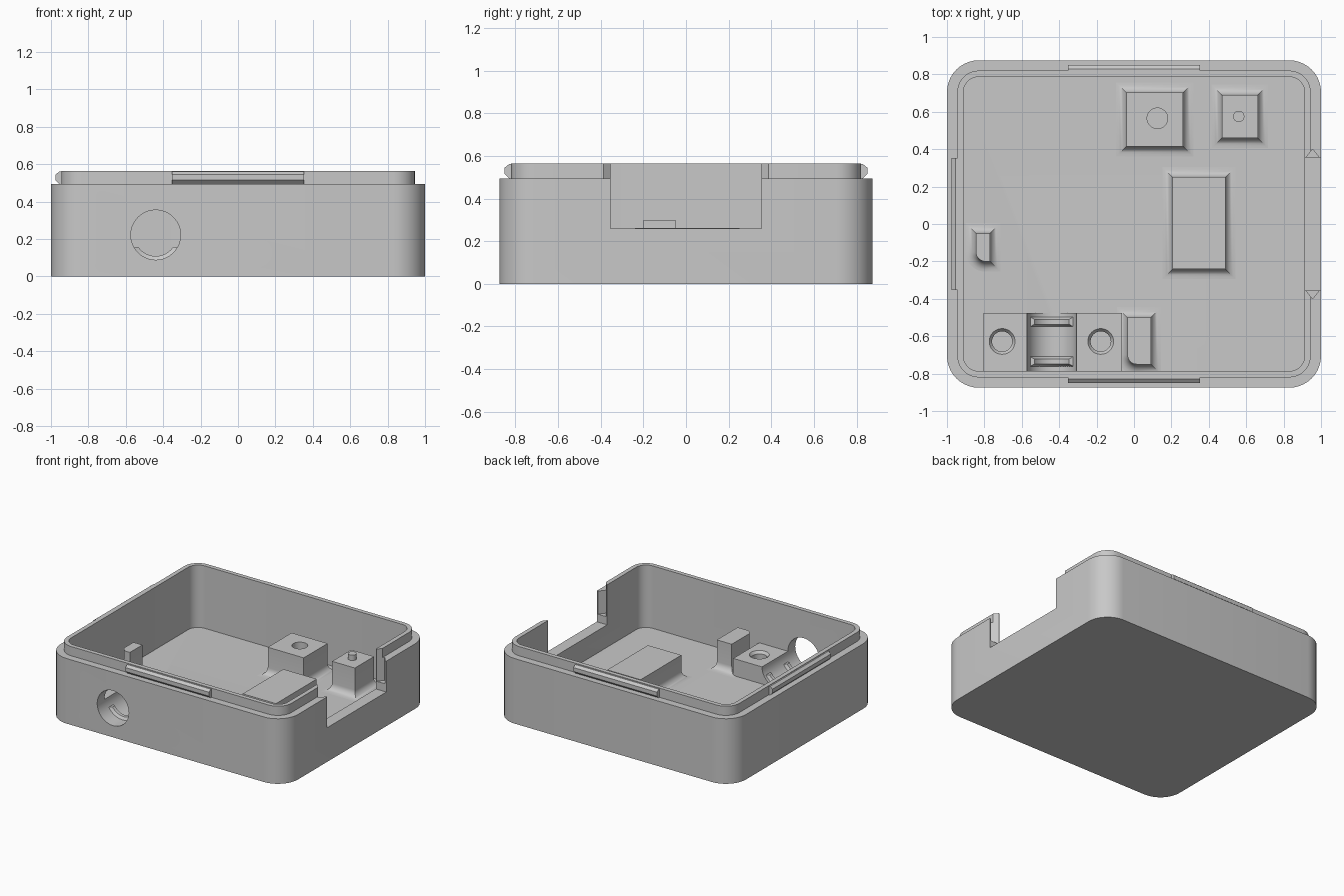
import bpy, bmesh, math
from math import sin, cos, pi, radians

if "Cube" in bpy.data.objects:
    bpy.data.objects.remove(bpy.data.objects["Cube"], do_unlink=True)

grey = bpy.data.materials.new("plain_grey")
grey.use_nodes = True
COLOUR = (0.58, 0.58, 0.58, 1)
grey.diffuse_color = COLOUR
grey.node_tree.nodes["Principled BSDF"].inputs["Base Color"].default_value = COLOUR


def outline(x, y, hx, hy, radii=(0, 0, 0, 0), steps=10):
    """Rectangle with its own radius at each corner, counter-clockwise from +x +y."""
    pts = []
    for i, r in enumerate(radii):
        sx, sy = (1, -1, -1, 1)[i], (1, 1, -1, -1)[i]
        n = steps if r > 0 else 0
        for k in range(n + 1):
            a = pi / 2 * (i + (k / n if n else 0))
            pts.append((x + sx * (hx - r) + r * cos(a), y + sy * (hy - r) + r * sin(a)))
    return pts


def circle(x, y, r, n=32):
    return [(x + r * cos(2 * pi * k / n), y + r * sin(2 * pi * k / n)) for k in range(n)]


def loft(name, rings):
    """Closed solid through rings of 3D points, capped at both ends."""
    bm = bmesh.new()
    loops = [[bm.verts.new(p) for p in ring] for ring in rings]
    n = len(loops[0])
    for a, b in zip(loops, loops[1:]):
        for i in range(n):
            j = (i + 1) % n
            bm.faces.new((a[i], a[j], b[j], b[i]))
    bm.faces.new(loops[0][::-1])
    bm.faces.new(loops[-1])
    bmesh.ops.recalc_face_normals(bm, faces=bm.faces[:])
    mesh = bpy.data.meshes.new(name)
    bm.to_mesh(mesh)
    bm.free()
    mesh.materials.append(grey)
    obj = bpy.data.objects.new(name, mesh)
    bpy.context.collection.objects.link(obj)
    return obj


def stack(name, layers):
    """Loft of flat outlines, each given with its height."""
    return loft(name, [[(x, y, z) for x, y in pts] for pts, z in layers])


def box(name, x0, x1, y0, y1, z0, z1):
    pts = outline((x0 + x1) / 2, (y0 + y1) / 2, (x1 - x0) / 2, (y1 - y0) / 2)
    return stack(name, [(pts, z0), (pts, z1)])


def select_only(obj):
    bpy.ops.object.select_all(action='DESELECT')
    obj.select_set(True)
    bpy.context.view_layer.objects.active = obj


def cut(obj, cutters):
    for cutter in cutters:
        mod = obj.modifiers.new("cut", 'BOOLEAN')
        mod.operation, mod.solver, mod.object = 'DIFFERENCE', 'EXACT', cutter
        select_only(obj)
        bpy.ops.object.modifier_apply(modifier=mod.name)


def discard(cutters):
    for cutter in cutters:
        bpy.data.objects.remove(cutter, do_unlink=True)


FLOOR, RIM, TOP = 0.09, 0.495, 0.565
parts = []

# Tray shell: outer wall, stepped lip and cavity in one loft
outer = outline(0, 0, 1, 0.875, [0.17] * 4)
lip = outline(0, 0, 0.945, 0.82, [0.115] * 4)
inner = outline(0, 0, 0.912, 0.787, [0.082] * 4)
shell = stack("tray_shell", [(outer, 0), (outer, RIM), (lip, RIM), (lip, TOP),
                             (inner, TOP), (inner, FLOOR)])
parts.append(shell)

# Side opening with a V groove in each cheek
cutters = [box("opening_cutter", 0.8, 1.1, -0.355, 0.355, 0.26, 0.7)]
for s in (-1, 1):
    tri = [(0.915, s * 0.35), (0.995, s * 0.35), (0.955, s * 0.4)]
    cutters.append(stack("groove_cutter", [(tri, 0.32), (tri, 0.7)]))

# Round port through the front wall, carried on as a cradle channel
PORT_X, PORT_Z, PORT_R = -0.44, 0.222, 0.133
port = loft("port_cutter", [[(x, y, z) for x, z in circle(PORT_X, PORT_Z, PORT_R, 64)]
                            for y in (-1, -0.47)])
cutters.append(port)
cut(shell, cutters)

# Screw block either side of the channel
block = box("screw_block", -0.805, -0.065, -0.795, -0.475, 0.08, 0.22)
screws = [stack("screw_cutter", [(circle(x, -0.628, 0.054), 0.11),
                                 (circle(x, -0.628, 0.054), 0.2),
                                 (circle(x, -0.628, 0.069), 0.2201),
                                 (circle(x, -0.628, 0.069), 0.3)])
          for x in (-0.705, -0.178)]
cut(block, [port] + screws)
parts.append(block)
discard(cutters + screws)

# Curved ridges in the channel, tapered at their ends
RIDGE = ((0.14, -0.03, 61), (0.113, -0.013, 55), (0.113, 0.013, 55), (0.14, 0.03, 61))
for label, y in (("front", -0.735), ("rear", -0.523)):
    rings = []
    for k in range(21):
        t = k / 10 - 1
        rings.append([(PORT_X + r * sin(radians(t * half)), y + dy,
                       PORT_Z - r * cos(radians(t * half))) for r, dy, half in RIDGE])
    parts.append(loft(label + "_cradle_ridge", rings))


# Posts that flare into the floor with a concave fillet
def post(name, x0, x1, y0, y1, top, corner=0.0, flare=0.055):
    layers = []
    for k in range(8):
        a = pi / 2 * k / 7
        o = flare * (1 - sin(a))
        radii = (0, 0, corner + o if corner else 0, 0)
        pts = outline((x0 + x1) / 2, (y0 + y1) / 2, (x1 - x0) / 2 + o, (y1 - y0) / 2 + o, radii)
        layers.append((pts, FLOOR + flare * (1 - cos(a))))
    layers.insert(0, (layers[0][0], FLOOR - 0.01))
    layers.append((layers[-1][0], top))
    obj = stack(name, layers)
    parts.append(obj)
    return obj


boss = post("threaded_boss", -0.04, 0.263, 0.415, 0.702, 0.3)
bore = stack("bore_cutter", [(circle(0.125, 0.565, 0.055), 0.11),
                             (circle(0.125, 0.565, 0.055), 0.4)])
cut(boss, [bore])
discard([bore])
post("pin_base", 0.47, 0.662, 0.46, 0.69, 0.312)
post("centre_pad", 0.207, 0.488, -0.24, 0.25, 0.262)
post("left_post", -0.845, -0.77, -0.2, -0.05, 0.3, 0.05)
post("front_post", -0.035, 0.09, -0.75, -0.5, 0.31, 0.05)

# Locating pin
pin = circle(0.56, 0.575, 0.03)
parts.append(stack("locating_pin", [(pin, 0.3), (pin, 0.353)]))

# Snap ridges along the lip: front, back and right-hand end
PROFILE = ((-0.01, 0.561), (0.01, 0.561), (0.03, 0.545), (0.03, 0.515), (0.01, RIM), (-0.01, RIM))
for label, s in (("front", -1), ("back", 1)):
    parts.append(loft(label + "_snap_ridge",
                      [[(x, s * (0.82 + d), z) for d, z in PROFILE] for x in (-0.352, 0.352)]))
parts.append(loft("right_snap_ridge",
                  [[(-0.945 - d, y, z) for d, z in PROFILE] for y in (-0.352, 0.352)]))

for obj in parts:
    select_only(obj)
    bpy.ops.object.shade_smooth_by_angle(angle=radians(30))
